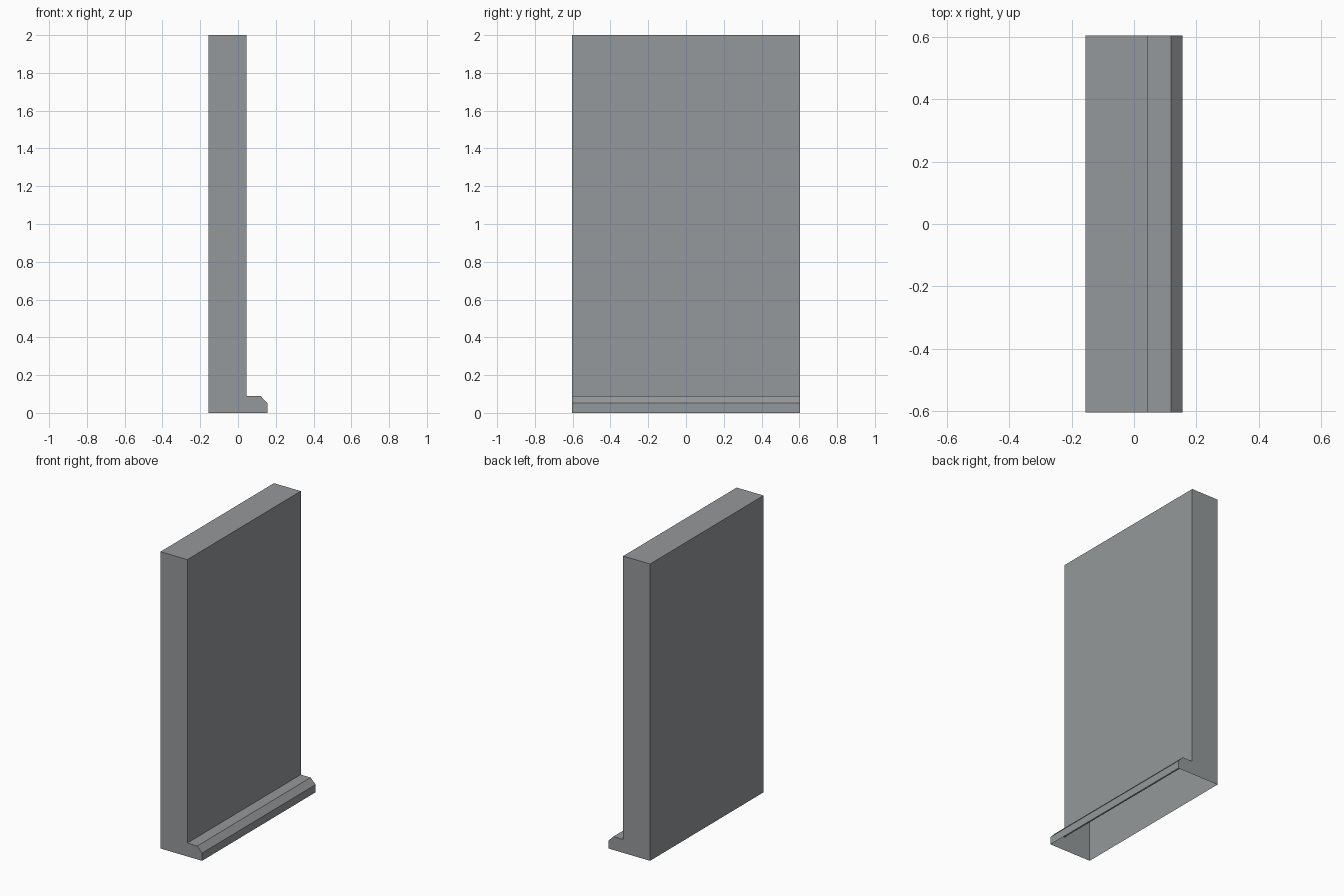
import bpy, bmesh

if "Cube" in bpy.data.objects:
    bpy.data.objects.remove(bpy.data.objects["Cube"])

HALF_LENGTH = 0.604

# Wall cross-section with the chamfered skirting at its foot (x, z)
profile = [(-0.155, 0), (-0.155, 2), (0.045, 2), (0.045, 0.09),
           (0.119, 0.09), (0.155, 0.052), (0.155, 0)]

bm = bmesh.new()
front = [bm.verts.new((x, -HALF_LENGTH, z)) for x, z in profile]
back = [bm.verts.new((x, HALF_LENGTH, z)) for x, z in profile]

# End caps
bm.faces.new(front)
bm.faces.new(back[::-1])

# Long sides; the underside stays open, as in the view from below
for i in range(len(profile) - 1):
    bm.faces.new((front[i], back[i], back[i + 1], front[i + 1]))
bmesh.ops.recalc_face_normals(bm, faces=bm.faces[:])

mesh = bpy.data.meshes.new("wall_with_skirting")
bm.to_mesh(mesh)
bm.free()

# Slightly cool mid grey paint
paint = bpy.data.materials.new("grey_paint")
paint.diffuse_color = (0.30, 0.315, 0.325, 1)
paint.use_nodes = True
paint.node_tree.nodes["Principled BSDF"].inputs["Base Color"].default_value = paint.diffuse_color
mesh.materials.append(paint)

wall = bpy.data.objects.new("wall_with_skirting", mesh)
bpy.context.collection.objects.link(wall)
